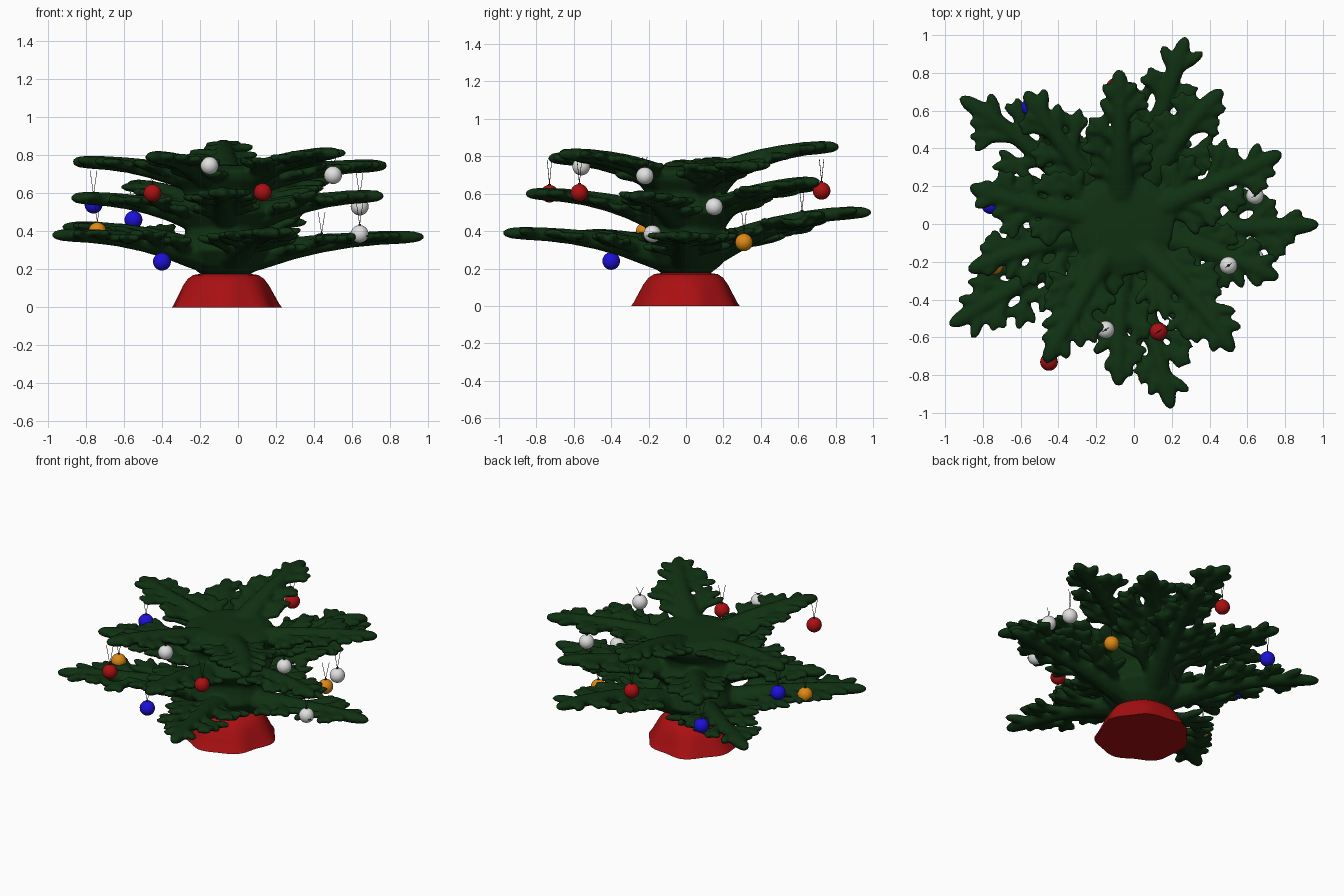
import bpy, bmesh, math, random
from mathutils import Vector, Matrix

if "Cube" in bpy.data.objects:
    bpy.data.objects.remove(bpy.data.objects["Cube"])

random.seed(4)
CX = -0.065


def material(name, rgb):
    m = bpy.data.materials.new(name)
    m.diffuse_color = (*rgb, 1)
    m.use_nodes = True
    m.node_tree.nodes["Principled BSDF"].inputs["Base Color"].default_value = m.diffuse_color
    return m


GREEN = material("dark green", (0.005, 0.030, 0.006))
RED = material("red", (0.40, 0.005, 0.006))
BLUE = material("blue", (0.012, 0.005, 0.70))
ORANGE = material("orange", (0.72, 0.25, 0.007))
WHITE = material("white", (0.75, 0.75, 0.75))
DARK = material("dark grey", (0.03, 0.03, 0.03))


def finish(bm, name, mats, smooth=True):
    bmesh.ops.recalc_face_normals(bm, faces=bm.faces[:])
    me = bpy.data.meshes.new(name)
    bm.to_mesh(me)
    bm.free()
    for m in mats:
        me.materials.append(m)
    for p in me.polygons:
        p.use_smooth = smooth
    ob = bpy.data.objects.new(name, me)
    bpy.context.collection.objects.link(ob)
    return ob


def skin(bm, rings):
    """Join rings of points into a closed tube."""
    vr = [[bm.verts.new(p) for p in r] for r in rings]
    n = len(vr[0])
    for a, b in zip(vr, vr[1:]):
        for i in range(n):
            j = (i + 1) % n
            bm.faces.new((a[i], a[j], b[j], b[i]))
    bm.faces.new(vr[0][::-1])
    bm.faces.new(vr[-1])


def tube(bm, path):
    """Flattened tube through (position, half width, half height) stations."""
    rings = []
    for k, (p, w, h) in enumerate(path):
        d = path[min(k + 1, len(path) - 1)][0] - path[max(k - 1, 0)][0]
        side = Vector((-d.y, d.x, 0)).normalized()
        up = d.normalized().cross(side)
        rings.append([p + side * w * math.cos(a) + up * h * math.sin(a)
                      for a in [i * math.tau / 10 for i in range(10)]])
    skin(bm, rings)


def twig(bm, p, ang, length, w, rise, sub=True):
    """Needle-like side shoot, with small shoots of its own when long."""
    d = Vector((math.cos(ang), math.sin(ang), rise))
    prof = ((0, 1.0), (0.3, 0.95), (0.6, 1.05), (0.85, 0.85), (0.95, 0.5), (1, 0.12))
    tube(bm, [(p + d * length * t, w * s, w * 0.8 * s) for t, s in prof])
    if sub and length > 0.19:
        for s in (-1, 1):
            twig(bm, p + d * length * 0.5, ang + s * random.uniform(0.5, 0.8),
                 length * random.uniform(0.38, 0.5), w * 0.8, rise, False)


def branch(bm, deg, length, ztip, z0):
    """Main bough: tapering spine plus pairs of side shoots."""
    a0 = math.radians(deg)
    bend = random.uniform(-0.06, 0.06)

    def at(t):
        r = 0.06 + t * (length - 0.06)
        a = a0 + bend * math.sin(math.pi * t)
        z = z0 + (ztip - z0) * (1 - (1 - t) ** 2.2)
        return Vector((CX + r * math.cos(a), r * math.sin(a), z))

    prof = ((0, .10, .08), (.15, .09, .075), (.3, .07, .06), (.45, .055, .05), (.6, .048, .042),
            (.75, .045, .038), (.88, .05, .036), (.95, .04, .03), (.985, .025, .02), (1, .007, .006))
    tube(bm, [(at(t), w, h) for t, w, h in prof])
    for t, ln, a in ((.16, .33, 38), (.3, .33, 42), (.47, .29, 43), (.63, .23, 42), (.77, .16, 38)):
        for s in (-1, 1):
            tt = t + random.uniform(-.035, .035)
            twig(bm, at(tt), a0 + s * math.radians(a + random.uniform(-6, 6)),
                 ln * length * random.uniform(.85, 1.1), 0.036 - 0.006 * tt,
                 (0.22 if t < .35 else 0.1) * random.uniform(.6, 1.3))


def lathe(bm, prof, n, wave=None):
    skin(bm, [[(CX + r * f * math.cos(a), r * f * math.sin(a), z)
               for a in [i * math.tau / n for i in range(n)]
               for f in [1 + (wave(a, z) if wave else 0)]] for r, z in prof])


# Foliage: trunk core and three tiers of five boughs, fused together
bm = bmesh.new()
lathe(bm, ((.12, .165), (.19, .22), (.25, .30), (.22, .37), (.21, .42), (.27, .50),
           (.22, .56), (.22, .61), (.27, .67), (.28, .72), (.2, .745), (.02, .75)), 20)
tiers = (
    (0.24, ((0, 1.045, .37), (71, 1.05, .50), (142, 1.09, .42), (210.5, 1.06, .38), (285, 1.015, .39))),
    (0.43, ((53, .89, .66), (126, .87, .64), (197, .85, .575), (269, .86, .60), (341, .88, .585))),
    (0.63, ((91, .82, .85), (166, .83, .765), (241, .84, .79), (311, .90, .81), (24, .93, .745))),
)
for z0, boughs in tiers:
    for deg, length, ztip in boughs:
        branch(bm, deg, length, ztip, z0)
tree = finish(bm, "tree_foliage", [GREEN])
rm = tree.modifiers.new("fuse", 'REMESH')
rm.mode = 'VOXEL'
rm.voxel_size = 0.0125
rm.use_smooth_shade = True
sm = tree.modifiers.new("soften", 'SMOOTH')
sm.factor = 0.5
sm.iterations = 3

# Red cloth base with wavy hem
bm = bmesh.new()
lathe(bm, ((.285, 0), (.272, .02), (.25, .065), (.225, .115), (.2, .15), (.17, .17), (.1, .18), (.02, .18)), 64,
      lambda a, z: (0.035 * math.sin(7 * a + 0.6) + 0.02 * math.sin(4 * a)) * (1 - z / 0.2))
base = finish(bm, "cloth_base", [RED])
for p in base.data.polygons:
    if p.normal.z < -0.9:
        p.use_smooth = False


def rod(bm, a, b, r):
    a, b = Vector(a), Vector(b)
    d = b - a
    m = Matrix.Translation((a + b) / 2) @ d.to_track_quat('Z', 'Y').to_matrix().to_4x4()
    bmesh.ops.create_cone(bm, cap_ends=True, segments=6, radius1=r, radius2=r, depth=d.length, matrix=m)


# Baubles, each with a small cap and a V-shaped thread
baubles = (
    ("blue", BLUE, -.76, .10, .54, .18), ("blue", BLUE, -.55, .62, .46, .16),
    ("blue", BLUE, -.40, -.40, .24, .15), ("orange", ORANGE, -.74, -.22, .40, .16),
    ("orange", ORANGE, .44, .31, .34, .16), ("white", WHITE, -.15, -.56, .745, .06),
    ("white", WHITE, .50, -.22, .695, .10), ("white", WHITE, .64, .15, .53, .18),
    ("white", WHITE, .64, -.18, .385, .17), ("red", RED, -.45, -.73, .60, .18),
    ("red", RED, .13, -.57, .605, .17), ("red", RED, -.10, .725, .615, .17),
)
for i, (label, mat, x, y, z, h) in enumerate(baubles):
    bm = bmesh.new()
    bmesh.ops.create_uvsphere(bm, u_segments=24, v_segments=16, radius=.047,
                              matrix=Matrix.Translation((x, y, z)))
    finish(bm, f"{label}_bauble_{i}", [mat])
    bm = bmesh.new()
    rod(bm, (x, y, z + .044), (x, y, z + .052), .008)
    for s in (-1, 1):
        rod(bm, (x, y, z + .05), (x + s * .018, y + s * .012, z + h), .0015)
    finish(bm, f"bauble_thread_{i}", [DARK], False)
